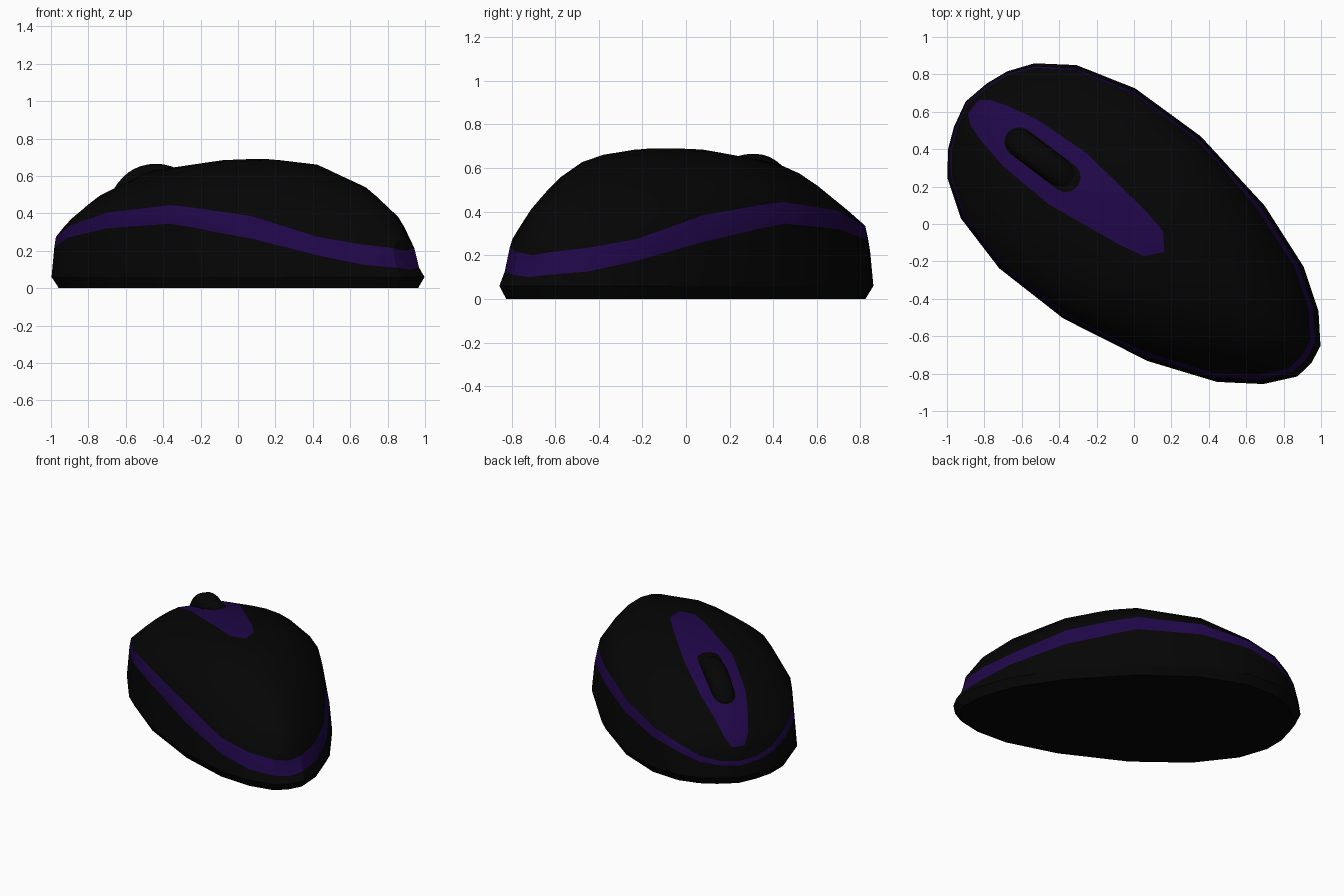
import bpy
import bmesh
import math

cube = bpy.data.objects.get("Cube")
if cube:
    bpy.data.objects.remove(cube)

HEADING = math.radians(-37.1)
CENTRE = (0.025, -0.045, 0)


def material(name, colour):
    mat = bpy.data.materials.new(name)
    mat.use_nodes = True
    mat.diffuse_color = colour
    bsdf = mat.node_tree.nodes["Principled BSDF"]
    bsdf.inputs["Base Color"].default_value = colour
    bsdf.inputs["Roughness"].default_value = 0.6
    return mat


black = material("matte black", (0.0015, 0.0015, 0.0015, 1))
purple = material("deep purple", (0.014, 0.002, 0.065, 1))


def finish(name, bm, mats, angle):
    mesh = bpy.data.meshes.new(name)
    bm.to_mesh(mesh)
    bm.free()
    obj = bpy.data.objects.new(name, mesh)
    bpy.context.collection.objects.link(obj)
    for mat in mats:
        mesh.materials.append(mat)
    bpy.ops.object.select_all(action="DESELECT")
    obj.select_set(True)
    bpy.context.view_layer.objects.active = obj
    bpy.ops.object.shade_smooth_by_angle(angle=math.radians(angle))
    return obj


# Stations nose to tail: position, half width, band bottom, band top,
# spine height, centre strip half width
STATIONS = [
    (-1.16, 0, .14, .17, .17, 0),
    (-1.128, .146, .15, .18, .265, .045),
    (-1.08, .263, .17, .21, .335, .085),
    (-.99, .385, .22, .275, .42, .115),
    (-.805, .513, .27, .335, .515, .155),
    (-.479, .603, .32, .405, .63, .17),
    (-.045, .61, .345, .445, .685, .115),
    (.10, .584, .325, .43, .69, .085),
    (.175, .57, .31, .42, .69, 0),
    (.452, .52, .265, .385, .668, 0),
    (.816, .385, .175, .275, .55, 0),
    (1.02, .245, .125, .235, .42, 0),
    (1.141, .103, .11, .215, .27, 0),
    (1.158, 0, .10, .20, .20, 0),
]
DOME_STEPS = (.88, .7, .45, .2, 0)
NOSE_INSET = .985


def half_section(s, w, band_low, band_high, spine, strip):
    """Points from the underside edge up to the edge of the centre strip."""
    tail = s > 0.3
    points = []
    for z, scale_s, scale_w in (
            (0, .965, .95),
            (.06, 1, 1),
            (band_low, .97 if tail else .99, .97),
            (band_high, .945 if tail else NOSE_INSET, .93 if tail else .95)):
        points.append((s * scale_s, w * scale_w, z))
    top_s, top_w, _ = points[-1]
    # the crown is full in the middle and slopes away at both ends
    power = min(1.1, .6 + .75 * s * s)
    for step in DOME_STEPS:
        v = strip + (top_w - strip) * step
        t = v / top_w if top_w else 1
        rise = max(0, 1 - t ** 2.1) ** power
        strip_t = strip / top_w if top_w else 0
        rise /= max(.5, (1 - strip_t ** 2.1) ** power)
        points.append((top_s, v, band_high + (spine - band_high) * rise))
    return points


def spine_height(s):
    """Height of the crown along the front half of the centre line."""
    for a, b in zip(STATIONS, STATIONS[1:]):
        start, end = a[0] * NOSE_INSET, b[0] * NOSE_INSET
        if start <= s <= end:
            return a[4] + (b[4] - a[4]) * (s - start) / (end - start)


# Body shell: one loft, with the side band and centre strip as its own faces
bm = bmesh.new()
rows = []
for station in STATIONS:
    half = half_section(*station)
    section = [(s, -v, z) for s, v, z in half] + half[::-1]
    rows.append([bm.verts.new(p) for p in section])

count = len(rows[0])
middle = count // 2 - 1
for i, (a, b) in enumerate(zip(rows, rows[1:])):
    for j in range(count):
        k = (j + 1) % count
        face = bm.faces.new((a[j], b[j], b[k], a[k]))
        is_band = j in (2, count - 4)
        is_strip = j == middle and 1 <= i <= 7
        face.material_index = 1 if is_band or is_strip else 0
bmesh.ops.remove_doubles(bm, verts=bm.verts, dist=0.0005)
bmesh.ops.recalc_face_normals(bm, faces=bm.faces)
body = finish("mouse_body", bm, (black, purple), 25)
body.location = CENTRE
body.rotation_euler = (0, 0, HEADING)

# Wheel slot: thin rounded plate that follows the crown
SLOT_CENTRE, SLOT_HALF, SLOT_RADIUS, SLOT_STEPS = -.645, .235, .08, 24
bm = bmesh.new()
edges = []
for i in range(SLOT_STEPS + 1):
    offset = -SLOT_HALF * math.cos(math.pi * i / SLOT_STEPS)
    past = max(0, abs(offset) - SLOT_HALF + SLOT_RADIUS)
    half = max(.004, math.sqrt(max(0, SLOT_RADIUS ** 2 - past ** 2)))
    s = SLOT_CENTRE + offset
    z = spine_height(s) + .006
    edges.append([bm.verts.new((s, v, z)) for v in (-half, half)])
for a, b in zip(edges, edges[1:]):
    bm.faces.new((a[0], b[0], b[1], a[1]))
slot = finish("wheel_slot", bm, (black,), 30)
slot.parent = body

# Scroll wheel: rounded disc, mostly sunk into the shell
bm = bmesh.new()
bmesh.ops.create_cone(bm, cap_ends=True, segments=48,
                      radius1=.313, radius2=.313, depth=.15)
rims = [e for e in bm.edges if any(len(f.verts) > 4 for f in e.link_faces)]
bmesh.ops.bevel(bm, geom=rims, offset=.06, segments=5, profile=.5,
                affect="EDGES")
wheel = finish("scroll_wheel", bm, (black,), 40)
wheel.parent = body
wheel.location = (-.583, 0, .352)
wheel.rotation_euler = (math.radians(90), 0, 0)
